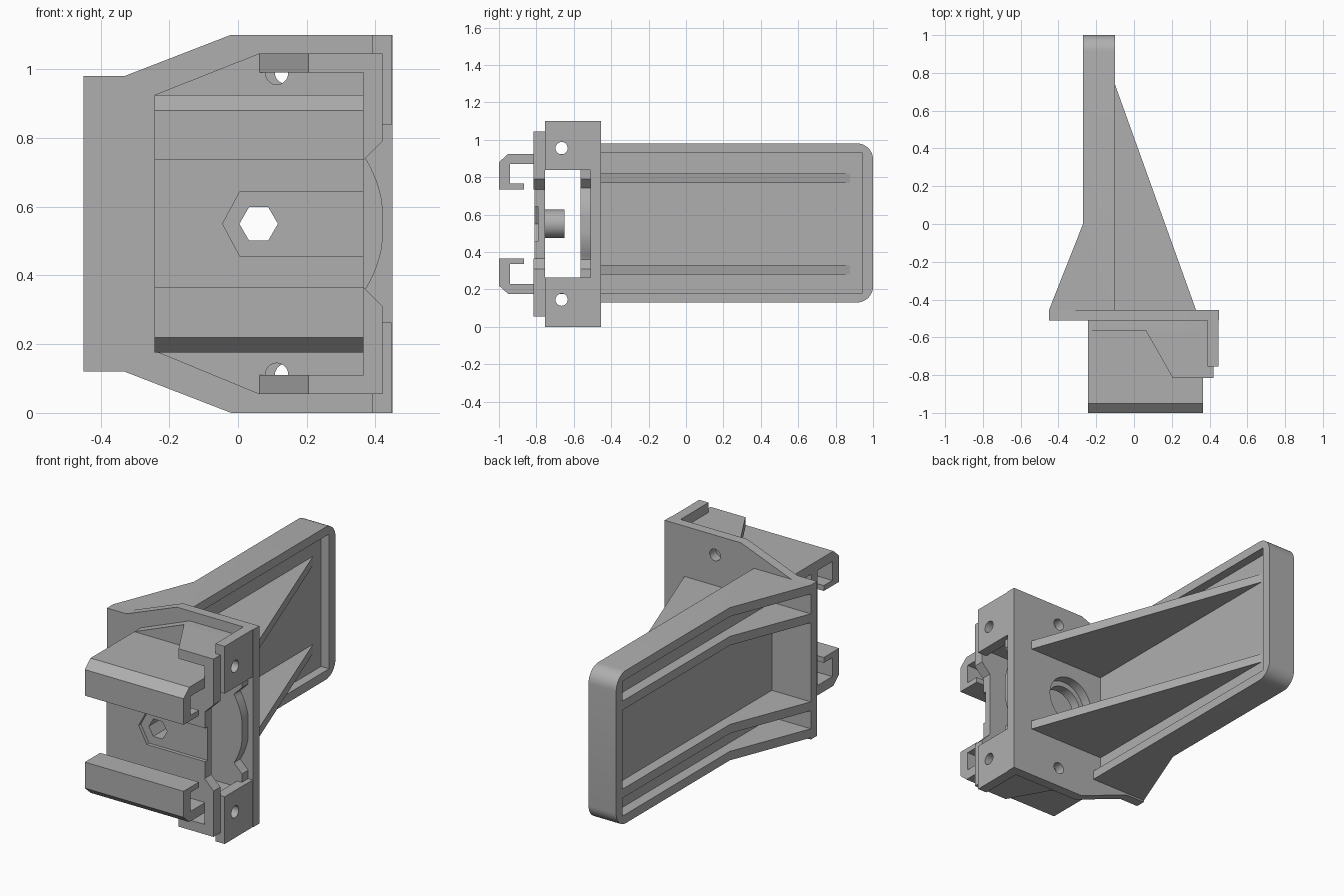
import bpy, bmesh, math

if "Cube" in bpy.data.objects:
    bpy.data.objects.remove(bpy.data.objects["Cube"], do_unlink=True)

grey = bpy.data.materials.new("plain grey")
grey.use_nodes = True
grey.diffuse_color = (0.43, 0.43, 0.43, 1)
grey.node_tree.nodes["Principled BSDF"].inputs["Base Color"].default_value = (0.43, 0.43, 0.43, 1)

MID = 0.55           # height of the mirror plane
HOLE_X = 0.06        # axis of the central bolt
PLACE = {"x": lambda a, b, d: (d, a, b),
         "y": lambda a, b, d: (a, d, b),
         "z": lambda a, b, d: (a, b, d)}


def prism(name, pts, axis, lo, hi):
    """Extrude a flat outline along one axis."""
    bm = bmesh.new()
    rings = [[bm.verts.new(PLACE[axis](a, b, d)) for a, b in pts] for d in (lo, hi)]
    bm.faces.new(rings[0])
    bm.faces.new(rings[1])
    n = len(pts)
    for i in range(n):
        j = (i + 1) % n
        bm.faces.new((rings[0][i], rings[0][j], rings[1][j], rings[1][i]))
    bmesh.ops.recalc_face_normals(bm, faces=bm.faces)
    mesh = bpy.data.meshes.new(name)
    bm.to_mesh(mesh)
    bm.free()
    mesh.materials.append(grey)
    ob = bpy.data.objects.new(name, mesh)
    bpy.context.scene.collection.objects.link(ob)
    return ob


def box(name, x, y, z):
    return prism(name, [(x[0], y[0]), (x[1], y[0]), (x[1], y[1]), (x[0], y[1])], "z", *z)


def circle(a, b, r, n=32):
    return [(a + r * math.cos(2 * math.pi * i / n), b + r * math.sin(2 * math.pi * i / n))
            for i in range(n)]


def flip(pts):
    """Mirror an outline whose second coordinate is height."""
    return [(a, 2 * MID - b) for a, b in pts]


def mirrored(half):
    """Complete an outline from its upper half."""
    return half + flip(half)[::-1]


def flip_z(z):
    return 2 * MID - z[1], 2 * MID - z[0]


def cut(ob, cutters):
    for c in cutters:
        mod = ob.modifiers.new("cut", "BOOLEAN")
        mod.operation, mod.solver, mod.object = "DIFFERENCE", "EXACT", c
    bpy.context.view_layer.update()
    deps = bpy.context.evaluated_depsgraph_get()
    mesh = bpy.data.meshes.new_from_object(ob.evaluated_get(deps))
    ob.modifiers.clear()
    ob.data = mesh
    for c in cutters:
        bpy.data.objects.remove(c, do_unlink=True)


def smooth(ob):
    bpy.ops.object.select_all(action="DESELECT")
    ob.select_set(True)
    bpy.context.view_layer.objects.active = ob
    bpy.ops.object.shade_smooth_by_angle(angle=math.radians(30))


# Mounting plate with its bolt and screw holes
plate = prism("mounting_plate", mirrored([(-.45, .98), (-.33, .98), (-.02, 1.1), (.45, 1.1)]),
              "y", -.51, -.455)
cut(plate, [prism("cutter", circle(HOLE_X, MID, .14), "y", -.6, -.4)]
    + [prism("cutter", circle(.14, z, .033, 20), "y", -.6, -.4) for z in (.99, .11)])
smooth(plate)

# Arm: bent outline with rounded end corners and pockets on both faces
arm = prism("arm", [(-.1, 1), (-.27, 1), (-.27, 0), (-.45, -.455), (-.45, -.475), (-.1, -.475)],
            "z", .13, .98)
bm = bmesh.new()
bm.from_mesh(arm.data)
ends = [e for e in bm.edges if all(v.co.y > .99 for v in e.verts)
        and abs(e.verts[0].co.z - e.verts[1].co.z) < .01]
bmesh.ops.bevel(bm, geom=ends, offset=.085, segments=8, profile=.5, affect="EDGES")
bm.to_mesh(arm.data)
bm.free()
pockets = [box("cutter", (-.6, -.21), (-.455, .945), z)
           for z in ((.18, .28), (.33, .77), (.82, .93))]
pockets.append(box("cutter", (-.15, .1), (-.455, .945), (.18, .93)))
cut(arm, pockets)
smooth(arm)

slot = [(HOLE_X - .105, MID), (.005, .643), (.5, .643), (.5, .457), (.005, .457)]
hexagon = circle(HOLE_X, MID, .056, 6)

# Clip front plate with hexagonal hole and shallow nut slot
front = box("clip_front_plate", (-.243, .365), (-.81, -.755), (.18, .92))
cut(front, [prism("cutter", hexagon, "y", -.9, -.7), prism("cutter", slot, "y", -.9, -.79)])

# Round boss behind the front plate
boss = prism("bolt_boss", circle(HOLE_X, MID, .076), "y", -.757, -.65)
cut(boss, [prism("cutter", hexagon, "y", -.9, -.6)])
smooth(boss)

# Clip back plate, bulging round at its open side
bulge = [(min(.42, HOLE_X + .365 * math.cos(t)), MID + .365 * math.sin(t))
         for t in (math.radians(32 - 4 * i) for i in range(17))]
back = prism("clip_back_plate",
             [(-.243, .18), (-.243, .925), (.06, 1.045), (.368, 1.045)] + bulge
             + [(.368, .055), (.06, .055)], "y", -.565, -.51)
cut(back, [prism("cutter", circle(HOLE_X, MID, .11), "y", -.6, -.5)]
    + [prism("cutter", circle(.113, z, .033, 20), "y", -.6, -.5) for z in (.988, .112)])
smooth(back)

hook = [(-.51, .925), (-.95, .925), (-1, .88), (-1, .735), (-.865, .735), (-.865, .765),
        (-.94, .765), (-.94, .87), (-.51, .87)]
lip = [(.365, 1.045), (.42, 1.045), (.42, .79), (.365, .735)]
rail = [(.06, -.51), (.06, -.56), (.205, -.815), (.39, -.815), (.39, -.51)]

# Parts that repeat above and below the middle
for side in ("upper", "lower"):
    m = flip if side == "lower" else list
    mz = flip_z if side == "lower" else tuple
    hole_z = .955 if side == "upper" else 2 * MID - .955

    prism(side + "_gusset", [(-.155, .89), (.33, -.46), (-.155, -.46)], "z", *mz((.77, .82)))
    prism(side + "_hook", m(hook), "x", -.243, .365)
    prism(side + "_rail", rail, "z", *mz((.99, 1.045)))
    prism(side + "_front_lip", m(lip), "y", -.815, -.755)
    prism(side + "_back_lip", m(lip), "y", -.565, -.51)

    wall = box(side + "_clip_end_wall", (.365, .392), (-.757, -.51), mz((.87, 1.045)))
    block = box(side + "_end_block", (.39, .447), (-.755, -.455), mz((.837, 1.1)))
    for ob in (wall, block):
        cut(ob, [prism("cutter", circle(-.665, hole_z, .033, 20), "x", .3, .5)])
        smooth(ob)
